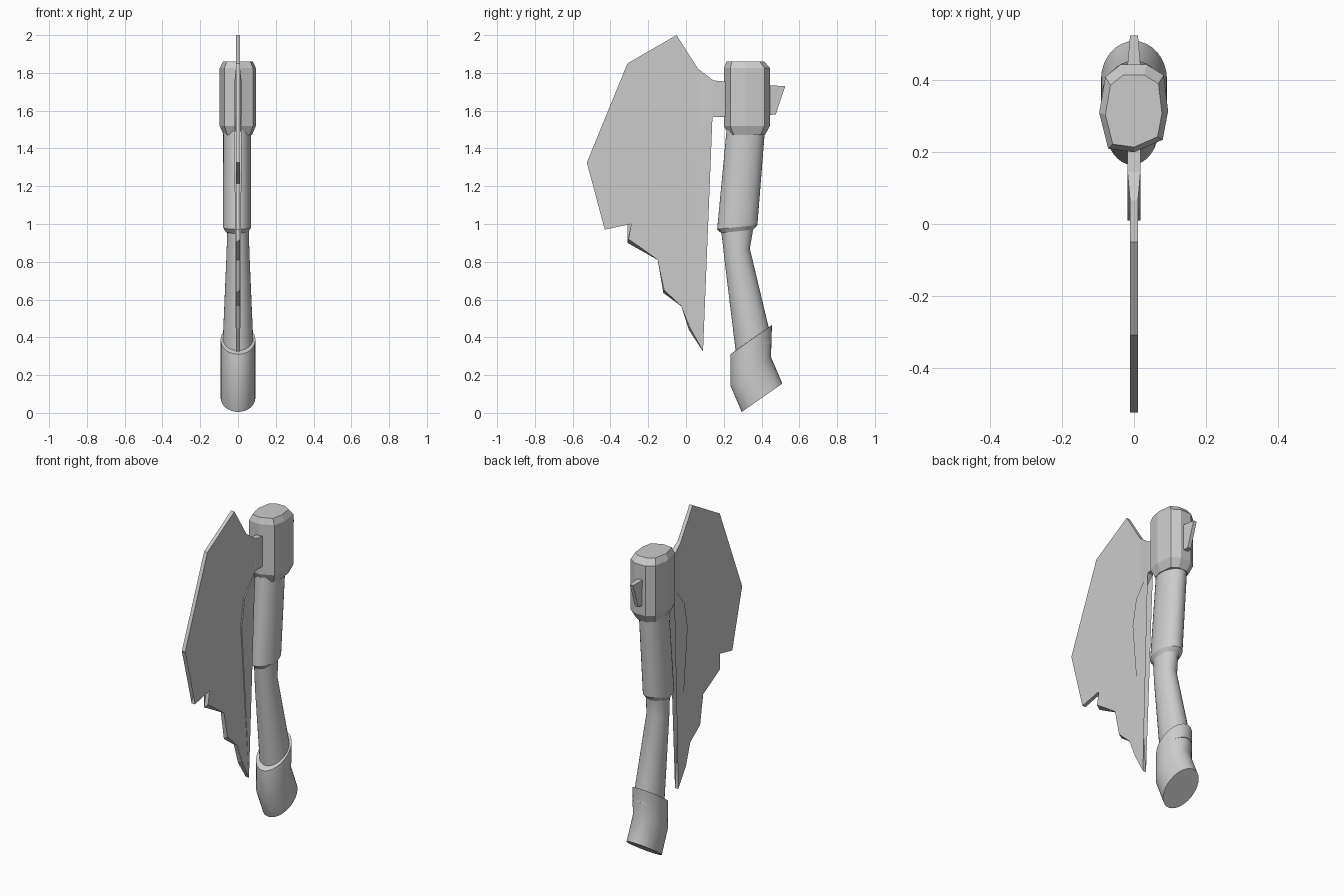
import bpy, bmesh, math
from mathutils import Vector

cube = bpy.data.objects.get("Cube")
if cube:
    bpy.data.objects.remove(cube)

metal = bpy.data.materials.new("pale_grey")
metal.use_nodes = True
metal.diffuse_color = (0.6, 0.6, 0.6, 1)
metal.node_tree.nodes["Principled BSDF"].inputs["Base Color"].default_value = (0.6, 0.6, 0.6, 1)


def loft(name, rings, smooth=None):
    """Closed solid through a list of equally sized rings of points."""
    bm = bmesh.new()
    loops = [[bm.verts.new(p) for p in ring] for ring in rings]
    n = len(loops[0])
    for a, b in zip(loops, loops[1:]):
        for i in range(n):
            j = (i + 1) % n
            bm.faces.new((a[i], a[j], b[j], b[i]))
    caps = [bm.faces.new(loops[0][::-1]), bm.faces.new(loops[-1])]
    bmesh.ops.triangulate(bm, faces=caps)
    bmesh.ops.recalc_face_normals(bm, faces=bm.faces)
    mesh = bpy.data.meshes.new(name)
    bm.to_mesh(mesh)
    bm.free()
    mesh.materials.append(metal)
    obj = bpy.data.objects.new(name, mesh)
    bpy.context.collection.objects.link(obj)
    if smooth:
        bpy.ops.object.select_all(action='DESELECT')
        obj.select_set(True)
        bpy.context.view_layer.objects.active = obj
        bpy.ops.object.shade_smooth_by_angle(angle=math.radians(smooth))
    return obj


def oval(front, back, rx, x=0.0, sides=32):
    """Tilted oval between a front and a back point given as (y, z)."""
    f, b = Vector((x, *front)), Vector((x, *back))
    mid, half = (f + b) / 2, (b - f) / 2
    steps = [2 * math.pi * i / sides for i in range(sides)]
    return [mid + half * math.cos(t) + Vector((rx * math.sin(t), 0, 0)) for t in steps]


# Pommel: a bent sleeve with a thin rim around the grip
loft("pommel", [
    oval((0.295, 0.005), (0.51, 0.155), 0.092),
    oval((0.235, 0.145), (0.45, 0.295), 0.092),
    oval((0.235, 0.31), (0.455, 0.465), 0.092),
    oval((0.255, 0.325), (0.44, 0.455), 0.08),
], 25)

# Lower grip: tapers upward, then bends
loft("lower_grip", [
    oval((0.27, 0.27), (0.455, 0.38), 0.083),
    oval((0.205, 0.80), (0.338, 0.87), 0.061),
    oval((0.187, 0.96), (0.355, 0.97), 0.057),
], 25)

# Upper grip: thicker sleeve with a chamfered lower end
loft("upper_grip", [
    oval((0.188, 0.95), (0.352, 0.965), 0.06, -0.005),
    oval((0.165, 0.972), (0.378, 0.995), 0.075, -0.005),
    oval((0.215, 1.50), (0.418, 1.50), 0.073, -0.005),
], 25)

# Head socket: irregular faceted block, chamfered at both ends
plan = [(-0.037, 0.445), (0.035, 0.445), (0.083, 0.415), (0.095, 0.315), (0.08, 0.235),
        (0.0, 0.2), (-0.072, 0.21), (-0.097, 0.31), (-0.08, 0.41)]


def head_ring(z, scale, cy):
    return [(x * scale, cy + (y - cy) * scale, z) for x, y in plan]


loft("head_socket", [head_ring(1.47, 0.78, 0.32), head_ring(1.52, 1, 0.32),
                     head_ring(1.825, 1, 0.3), head_ring(1.86, 0.82, 0.28)])

# Back spur: small wedge behind the head
spur = [(0.42, 1.735, 0.02), (0.525, 1.73, 0.011), (0.475, 1.58, 0.011), (0.42, 1.575, 0.02)]
loft("back_spur", [[(s * w, y, z) for y, z, w in spur] for s in (-1, 1)])

# Blade: jagged slab, thick along the back and thin along the cutting edge
outline = [(-0.05, 2.0), (0.065, 1.82), (0.145, 1.76), (0.25, 1.75), (0.25, 1.57),
           (0.14, 1.565), (0.04, 1.44), (0.01, 1.28), (0.09, 0.325), (0.015, 0.44),
           (-0.025, 0.565), (-0.12, 0.635), (-0.15, 0.81), (-0.31, 0.90), (-0.29, 1.0),
           (-0.43, 0.97), (-0.355, 1.215), (-0.525, 1.325), (-0.31, 1.85)]
back_edge = range(2, 8)
notches = {9: 0.015, 11: 0.015, 13: 0.02}     # one side is cut back at these teeth


def blade_side(s):
    pts = []
    for i, (y, z) in enumerate(outline):
        w = 0.018 if i in back_edge else 0.011
        cut = notches.get(i, 0) if s > 0 else 0
        pts.append((s * w, y + cut * 0.3, z + cut))
    return pts


loft("blade", [blade_side(-1), blade_side(1)])
